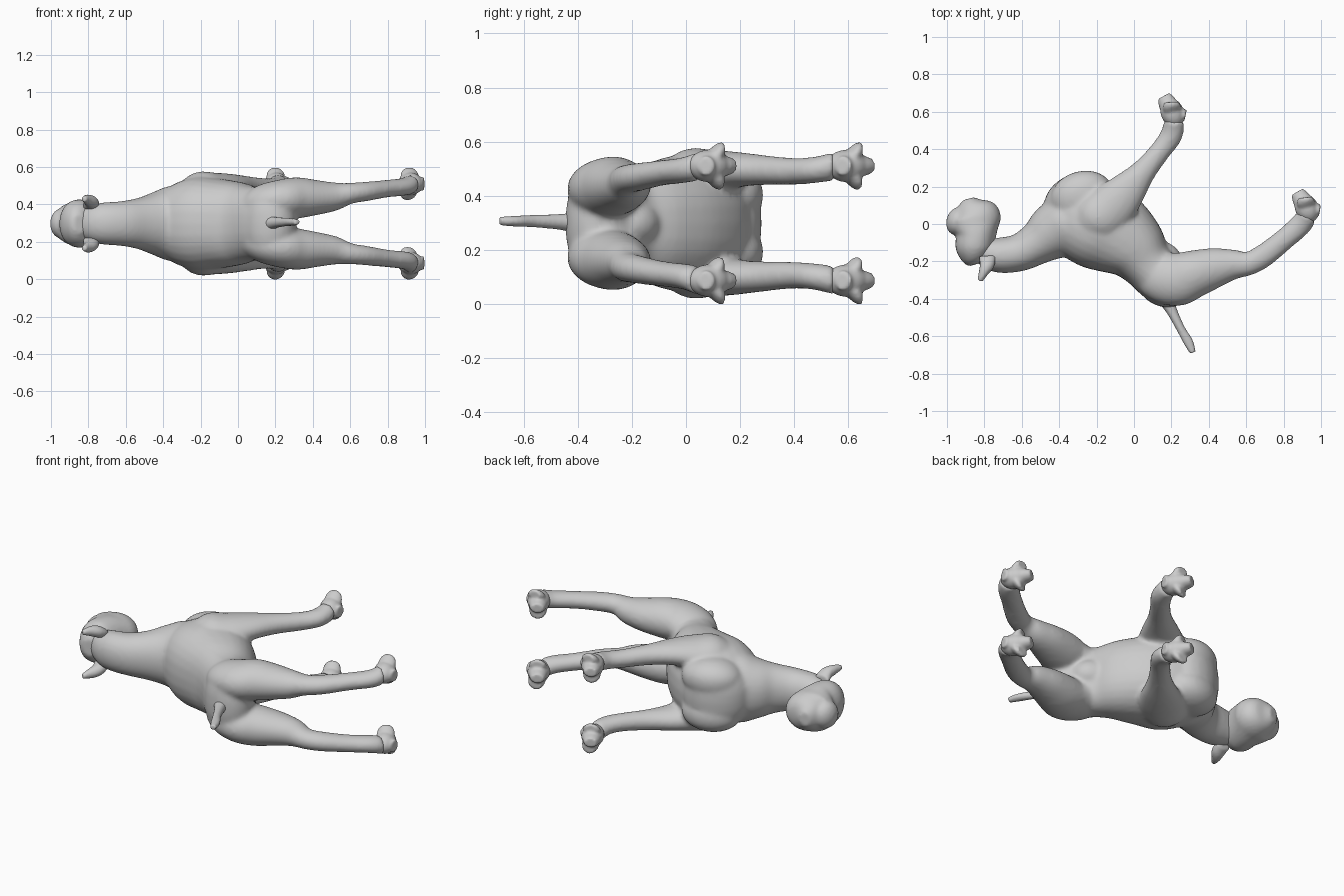
import bpy, math
from mathutils import Vector

cube = bpy.data.objects.get("Cube")
if cube:
    bpy.data.objects.remove(cube)

MID = 0.298  # height of the animal's own symmetry plane (it lies on its side)

grey = bpy.data.materials.new("plain grey")
grey.use_nodes = True
GREY = (0.6, 0.6, 0.6, 1)
grey.diffuse_color = GREY
grey.node_tree.nodes["Principled BSDF"].inputs["Base Color"].default_value = GREY


def smooth_path(st, steps=4):
    """Catmull-Rom interpolation of (x, y, z, in-plane radius, side radius) stations."""
    out = []
    for i in range(len(st) - 1):
        p0, p1, p2, p3 = (st[max(i - 1, 0)], st[i], st[i + 1], st[min(i + 2, len(st) - 1)])
        for s in range(steps):
            t = s / steps
            out.append([0.5 * (2 * b + (c - a) * t + (2 * a - 5 * b + 4 * c - d) * t * t
                               + (3 * b - a - 3 * c + d) * t ** 3)
                        for a, b, c, d in zip(p0, p1, p2, p3)])
    return out + [list(st[-1])]


def loft(stations, power=2.0, sides=28):
    """Closed tube with superellipse sections."""
    st = smooth_path(stations)
    verts, faces = [], []
    for i, (x, y, z, r, w) in enumerate(st):
        a, b = st[max(i - 1, 0)], st[min(i + 1, len(st) - 1)]
        n = Vector((a[1] - b[1], b[0] - a[0], 0)).normalized()
        for k in range(sides):
            ang = 2 * math.pi * k / sides
            c, s = math.cos(ang), math.sin(ang)
            u = math.copysign(abs(c) ** (2 / power), c) * r
            v = math.copysign(abs(s) ** (2 / power), s) * w
            verts.append((x + n.x * u, y + n.y * u, z + v))
    for i in range(len(st) - 1):
        for k in range(sides):
            k2 = (k + 1) % sides
            faces.append((i * sides + k, i * sides + k2, (i + 1) * sides + k2, (i + 1) * sides + k))
    faces.append(tuple(reversed(range(sides))))
    faces.append(tuple(range((len(st) - 1) * sides, len(st) * sides)))
    return verts, faces


def ellipsoid(c, rx, ry, rz, turn=0, power=2.0):
    """Ellipsoid turned about z, with rx along its long axis."""
    d = Vector((math.cos(turn), math.sin(turn)))
    st = []
    for i in range(13):
        t = math.pi * (0.03 + 0.94 * i / 12)
        k = -math.cos(t) * rx
        st.append((c[0] + d.x * k, c[1] + d.y * k, c[2], ry * math.sin(t), rz * math.sin(t)))
    return loft(st, power)


def mirrored(part):
    v, f = part
    return [(x, y, 2 * MID - z) for x, y, z in v], [tuple(reversed(q)) for q in f]


def build(name, parts, voxel=0.012, soften=4):
    """Fuse closed parts into one smooth skin."""
    verts, faces = [], []
    for v, f in parts:
        o = len(verts)
        verts += v
        faces += [tuple(i + o for i in q) for q in f]
    me = bpy.data.meshes.new(name)
    me.from_pydata(verts, [], faces)
    me.materials.append(grey)
    ob = bpy.data.objects.new(name, me)
    bpy.context.collection.objects.link(ob)
    rm = ob.modifiers.new("fuse", 'REMESH')
    rm.mode = 'VOXEL'
    rm.voxel_size = voxel
    rm.use_smooth_shade = True
    sm = ob.modifiers.new("soften", 'SMOOTH')
    sm.factor = 0.5
    sm.iterations = soften
    return ob


# Neck, then rib cage and rump on a straighter axis
neck = loft([(-0.84, -0.13, MID, .06, .08), (-0.74, -0.165, MID, .092, .11),
             (-0.62, -0.155, MID, .1, .12), (-0.52, -0.105, MID, .115, .14),
             (-0.44, -0.05, MID, .15, .17), (-0.36, -0.01, MID, .165, .2),
             (-0.27, 0.01, MID, .14, .17)], 2.1)
barrel = loft([(-0.47, 0.125, MID, .06, .07), (-0.41, 0.095, MID, .145, .15),
               (-0.31, 0.05, MID, .22, .22), (-0.20, 0.0, MID, .24, .25),
               (-0.09, -0.06, MID, .222, .238), (0.0, -0.13, MID, .185, .222),
               (0.07, -0.21, MID, .145, .2), (0.14, -0.28, MID, .14, .195),
               (0.20, -0.335, MID, .115, .17), (0.235, -0.38, MID, .05, .08)], 2.3)
rump = ellipsoid((0.165, -0.315, MID), .15, .128, .2, -0.35, 2.4)
groin = ellipsoid((0.165, -0.175, MID), .1, .075, .08, -0.6)

# Deep chest with a shallow groove between two breast muscles
chest = ellipsoid((-0.30, 0.125, MID), .19, .145, .2, 0.45, 2.4)
breast = ellipsoid((-0.28, 0.15, MID + .105), .17, .132, .108, 0.3, 2.2)

# Front and hind legs down to the ankle
foreleg = loft([(-0.32, -0.08, .43, .06, .05), (-0.22, 0.01, .455, .13, .115),
                (-0.13, 0.08, .475, .135, .095), (-0.04, 0.175, .495, .105, .068),
                (0.05, 0.28, .495, .068, .056), (0.14, 0.39, .49, .056, .05),
                (0.20, 0.475, .495, .06, .049), (0.215, 0.55, .51, .054, .054)])
hindleg = loft([(0.03, -0.21, .38, .05, .05), (0.11, -0.265, .405, .125, .095),
                (0.22, -0.297, .425, .143, .108), (0.32, -0.267, .435, .128, .11),
                (0.43, -0.235, .437, .108, .092), (0.53, -0.217, .442, .082, .074),
                (0.61, -0.212, .46, .064, .056), (0.69, -0.172, .47, .063, .052),
                (0.80, -0.085, .485, .058, .047), (0.89, -0.005, .495, .06, .048),
                (0.925, 0.045, .51, .054, .054)])
pairs = [breast, foreleg, hindleg]
build("body", [neck, barrel, rump, groin, chest] + pairs + [mirrored(p) for p in pairs], soften=9)

# Head: one blunt form from the poll to the tip of the muzzle, with a jutting nose
skull = loft([(-0.845, -0.215, MID, .035, .05), (-0.853, -0.185, MID, .07, .095),
              (-0.855, -0.13, MID, .1, .125), (-0.845, -0.06, MID, .108, .128),
              (-0.85, 0.0, MID, .135, .12), (-0.855, 0.05, MID, .135, .112),
              (-0.875, 0.1, MID, .08, .08), (-0.885, 0.135, MID, .03, .04)], 2.1)
nose = ellipsoid((-0.945, 0.015, MID), .075, .058, .08, 1.3)
build("head", [skull, nose], 0.01, 4)


def foot(cx, cy, cz, turn):
    """Ankle knob, three splayed toes and a heel spur."""
    d, n = Vector((math.cos(turn), math.sin(turn))), Vector((-math.sin(turn), math.cos(turn)))
    parts = [ellipsoid((cx, cy, cz), .08, .062, .06, turn)]
    for side, dz, reach in ((-.015, .06, .055), (.0, -.06, .05), (.01, 0, .1)):
        tip = Vector((cx, cy)) + d * reach + n * side
        parts.append(loft([(cx - d.x * .03, cy - d.y * .03, cz, .04, .03),
                           ((cx + tip.x) / 2, (cy + tip.y) / 2, cz + dz * .7, .05, .04),
                           (tip.x, tip.y, cz + dz, .035, .027)]))
    h = Vector((cx, cy)) - n * .06 - d * .04
    parts.append(loft([(cx, cy, cz, .045, .04), (h.x, h.y, cz, .03, .036)]))
    return parts


# Feet, ears: one of each pair on either side of the symmetry plane
ear = [loft([(-0.785, -0.17, .39, .045, .03), (-0.785, -0.215, .412, .04, .035),
             (-0.805, -0.26, .425, .026, .028), (-0.824, -0.305, .43, .014, .014)])]
sets = {"front_foot": foot(0.205, 0.595, .51, 1.95),
        "hind_foot": foot(0.923, 0.085, .51, 2.0),
        "ear": ear}
for name, parts in sets.items():
    build(name + "_upper", parts, 0.008, 3)
    build(name + "_lower", [mirrored(p) for p in parts], 0.008, 3)

# Tail
build("tail", [loft([(0.16, -0.38, MID, .05, .045), (0.20, -0.46, MID + .005, .03, .03),
                     (0.25, -0.56, MID + .008, .023, .023), (0.29, -0.63, MID + .008, .026, .02),
                     (0.315, -0.688, MID + .008, .016, .016)])], 0.008, 2)
